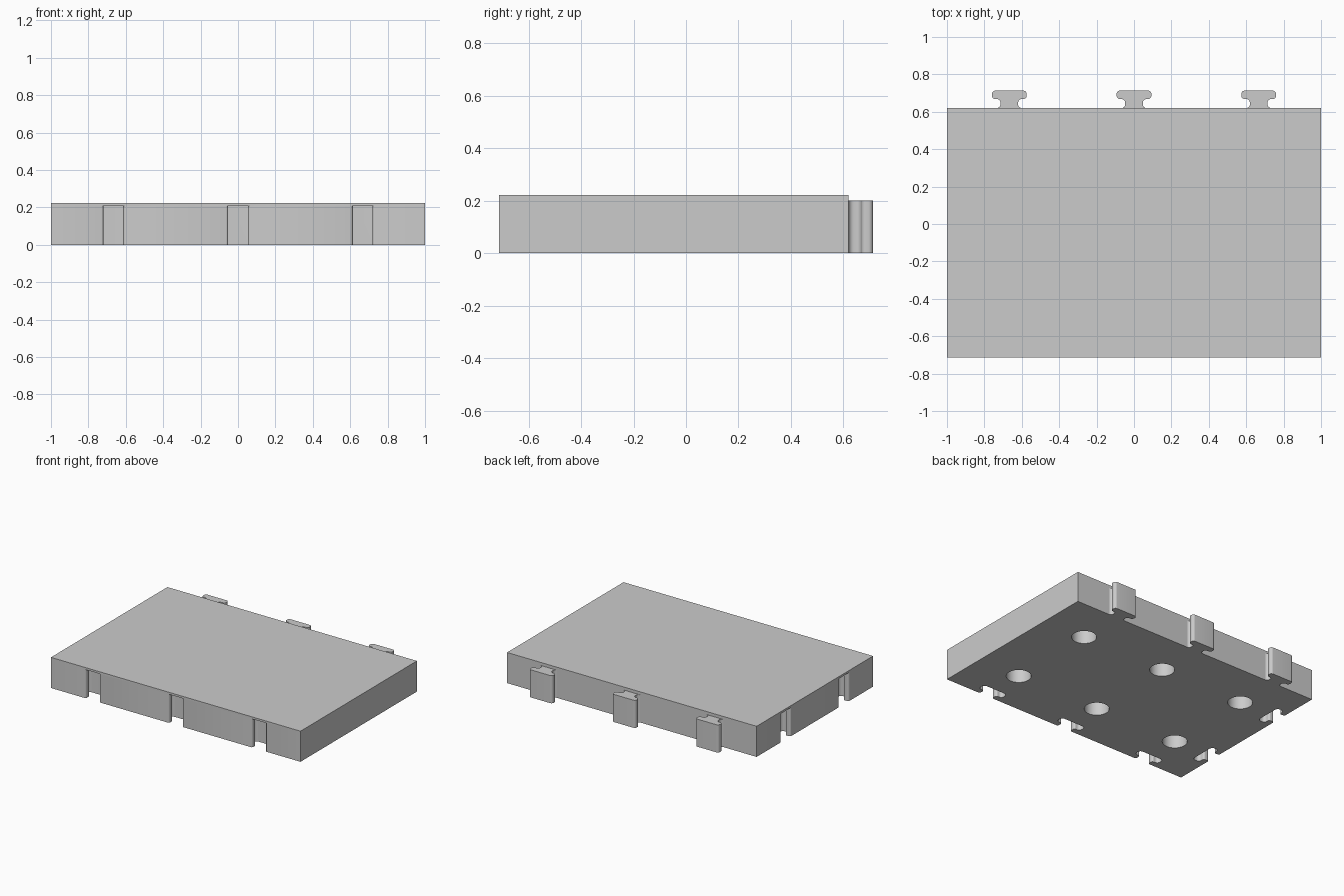
import bpy, bmesh
from math import cos, sin, pi, radians
from mathutils import Matrix

cube = bpy.data.objects.get("Cube")
if cube:
    bpy.data.objects.remove(cube, do_unlink=True)

BACK, FRONT, TOP = 0.62, -0.713, 0.222
ROOF, TAB_TOP = 0.207, 0.2
COLUMNS = (-2 / 3, 0, 2 / 3)
ROWS = (BACK - 1 / 3, FRONT + 1 / 3)

grey = bpy.data.materials.new("light grey")
grey.use_nodes = True
grey.diffuse_color = (0.6, 0.6, 0.6, 1)
grey.node_tree.nodes["Principled BSDF"].inputs["Base Color"].default_value = (0.6, 0.6, 0.6, 1)


def arc(cx, cy, r, start, end, steps=8):
    angles = [radians(start + (end - start) * i / steps) for i in range(steps + 1)]
    return [(cx + r * cos(a), cy + r * sin(a)) for a in angles]


def t_profile(gap=0.0, mouth=0.0):
    """Rounded T outline, grown by gap; mouth carries the foot past the wall."""
    r, head = 0.02 - gap, 0.018 + gap
    half = [(0.067, -mouth)] if mouth else []
    half += arc(0.067, r - mouth / 20, r, 270, 180)
    half += arc(0.067, 0.028, r, 180, 90)
    half += arc(0.075, 0.066, head, -90, 0)
    half += arc(0.075, 0.075, head, 0, 90)
    return half + [(-x, y) for x, y in reversed(half)]


def prism(bm, outline, z0, z1, place):
    """Extrude an outline from z0 to z1 and put it in place."""
    base = [bm.verts.new(place @ Matrix.Translation((x, y, z0)).translation)
            for x, y in outline]
    face = bm.faces.new(base)
    moved = bmesh.ops.extrude_face_region(bm, geom=[face])["geom"]
    for v in moved:
        if isinstance(v, bmesh.types.BMVert):
            v.co.z = z1


def finish(bm, name):
    bmesh.ops.recalc_face_normals(bm, faces=bm.faces)
    mesh = bpy.data.meshes.new(name)
    bm.to_mesh(mesh)
    bm.free()
    mesh.materials.append(grey)
    obj = bpy.data.objects.new(name, mesh)
    bpy.context.collection.objects.link(obj)
    return obj


def select(obj):
    bpy.ops.object.select_all(action="DESELECT")
    obj.select_set(True)
    bpy.context.view_layer.objects.active = obj


# Slab
bm = bmesh.new()
prism(bm, [(-1, FRONT), (1, FRONT), (1, BACK), (-1, BACK)], 0, TOP, Matrix())
slab = finish(bm, "slab")

# Cutters: slots in the front and one side, round holes underneath
bm = bmesh.new()
slot = t_profile(0.006, 0.02)
for x in COLUMNS:
    prism(bm, slot, -0.05, ROOF, Matrix.Translation((x, FRONT, 0)))
    for y in ROWS:
        prism(bm, arc(0, 0, 0.082, 0, 360 * 47 / 48, 47), -0.05, ROOF,
              Matrix.Translation((x, y, 0)))
for y in ROWS:
    prism(bm, slot, -0.05, ROOF,
          Matrix.Translation((-1, y, 0)) @ Matrix.Rotation(-pi / 2, 4, "Z"))
cutter = finish(bm, "slot_and_hole_cutter")
cutter.hide_render = True

cut = slab.modifiers.new("slots and holes", "BOOLEAN")
cut.operation = "DIFFERENCE"
cut.solver = "EXACT"
cut.object = cutter
select(slab)
bpy.ops.object.modifier_apply(modifier=cut.name)
bpy.data.objects.remove(cutter, do_unlink=True)
bpy.ops.object.shade_smooth_by_angle(angle=radians(30))

# Connector tabs along the back
for x, side in zip(COLUMNS, ("right", "middle", "left")):
    bm = bmesh.new()
    prism(bm, t_profile(), 0, TAB_TOP, Matrix.Translation((x, BACK, 0)))
    select(finish(bm, side + "_connector_tab"))
    bpy.ops.object.shade_smooth_by_angle(angle=radians(30))
